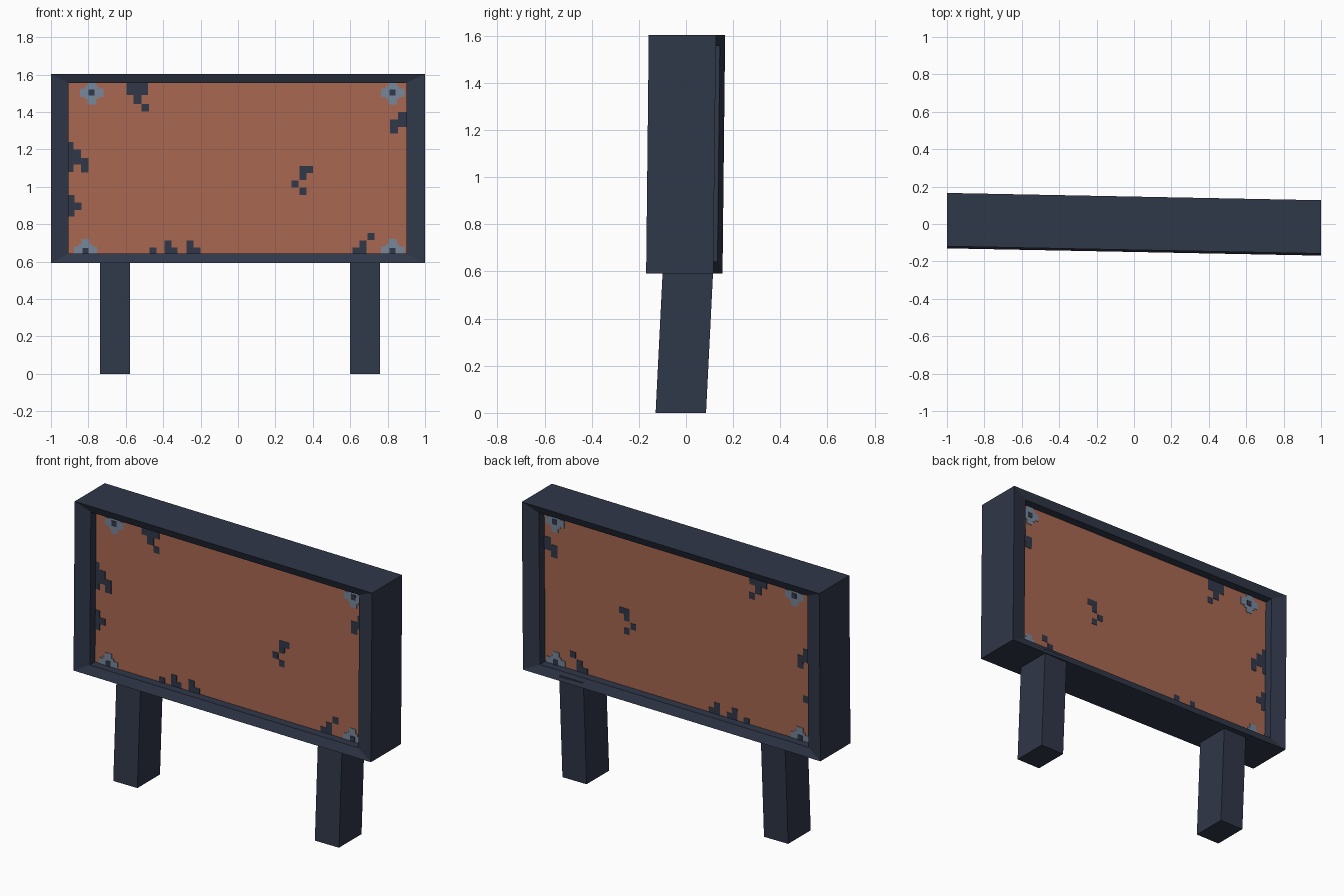
import bpy, bmesh

if "Cube" in bpy.data.objects:
    bpy.data.objects.remove(bpy.data.objects["Cube"])


def material(name, rgb):
    # sRGB 0-255 to linear
    m = bpy.data.materials.new(name)
    m.diffuse_color = [((c / 255 + 0.055) / 1.055) ** 2.4 for c in rgb] + [1]
    m.use_nodes = True
    m.node_tree.nodes["Principled BSDF"].inputs["Base Color"].default_value = m.diffuse_color
    return m


DARK = material("dark slate", (47, 55, 72))
RUST = material("rust orange", (167, 103, 81))
GREY = material("steel grey", (118, 134, 154))


def lean(p):
    # the board is slightly turned and tipped back
    return (p[0], p[1] - 0.0015 - 0.0195 * p[0] + 0.011 * (p[2] - 1.1), p[2])


def finish(name, bm, mat):
    bmesh.ops.recalc_face_normals(bm, faces=bm.faces[:])
    me = bpy.data.meshes.new(name)
    bm.to_mesh(me)
    bm.free()
    me.materials.append(mat)
    ob = bpy.data.objects.new(name, me)
    bpy.context.collection.objects.link(ob)
    return ob


def add_box(bm, x0, x1, z0, z1, half, warp=lean):
    r = bmesh.ops.create_cube(bm, size=1)
    for v in r["verts"]:
        v.co = warp((x0 if v.co.x < 0 else x1,
                     half if v.co.y > 0 else -half,
                     z0 if v.co.z < 0 else z1))


def boxes(name, rects, half, mat):
    bm = bmesh.new()
    for x0, x1, z0, z1 in rects:
        add_box(bm, x0, x1, z0, z1, half)
    return finish(name, bm, mat)


# Frame: rectangular rings swept round an inward-sloping rim
L, R, B, T = -0.905, 0.90, 0.643, 1.556
bm = bmesh.new()
rings = []
for x0, x1, z0, z1, y in [(-1, 1, 0.592, 1.602, -0.1425), (-1, 1, 0.592, 1.602, 0.1425),
                          (L, R, B, T, 0.1225), (L, R, B, T, -0.1225)]:
    rings.append([bm.verts.new(lean((x, y, z)))
                  for x, z in ((x0, z0), (x1, z0), (x1, z1), (x0, z1))])
for i in range(4):
    a, b = rings[i], rings[(i + 1) % 4]
    for k in range(4):
        n = (k + 1) % 4
        bm.faces.new((a[k], a[n], b[n], b[k]))
finish("frame", bm, DARK)

# Recessed panel, shown on both sides
P = 0.072
boxes("panel", [(L - 0.01, R + 0.01, B - 0.01, T + 0.01)], P, RUST)

# Worn patches: thin plates showing on both faces of the panel
patches = [
    (-0.597, -0.48, 1.49, T), (-0.56, -0.517, 1.442, 1.49), (-0.517, -0.477, 1.403, 1.442),
    (0.855, R, 1.32, 1.40), (0.812, 0.855, 1.285, 1.36),
    (L, -0.88, 1.08, 1.24), (-0.88, -0.84, 1.12, 1.20), (-0.84, -0.80, 1.077, 1.155),
    (L, -0.875, 0.84, 0.957), (-0.875, -0.838, 0.877, 0.917),
    (-0.473, -0.436, B, 0.675),
    (-0.393, -0.323, B, 0.675), (-0.393, -0.356, 0.675, 0.712),
    (-0.276, -0.201, B, 0.675), (-0.276, -0.238, 0.675, 0.712),
    (0.613, 0.688, B, 0.675), (0.65, 0.688, 0.675, 0.712), (0.693, 0.731, 0.716, 0.754),
    (0.33, 0.40, 1.075, 1.112), (0.33, 0.367, 1.037, 1.075),
    (0.287, 0.324, 0.995, 1.033), (0.33, 0.367, 0.957, 0.995),
]
boxes("worn_patches", patches, P + 0.002, DARK)

# Corner bolts: grey crosses with a dark centre
arms, centres = [], []
for x, z in [(-0.782, 1.503), (0.827, 1.503), (-0.815, 0.658), (0.827, 0.658)]:
    for w, h in ((0.062, 0.022), (0.022, 0.062), (0.035, 0.035)):
        arms.append((max(x - w, L), min(x + w, R), max(z - h, B), min(z + h, T)))
    centres.append((x - 0.016, x + 0.016, max(z - 0.016, B), z + 0.016))
boxes("corner_bolts", arms, P + 0.003, GREY)
boxes("bolt_centres", centres, P + 0.005, DARK)

# Legs lean back towards the board
for name, x0, x1 in (("left_leg", -0.737, -0.577), ("right_leg", 0.60, 0.76)):
    bm = bmesh.new()
    add_box(bm, x0, x1, 0, 0.62, 0.107,
            lambda p: (p[0], p[1] - 0.022 + 0.05 * p[2], p[2]))
    finish(name, bm, DARK)
